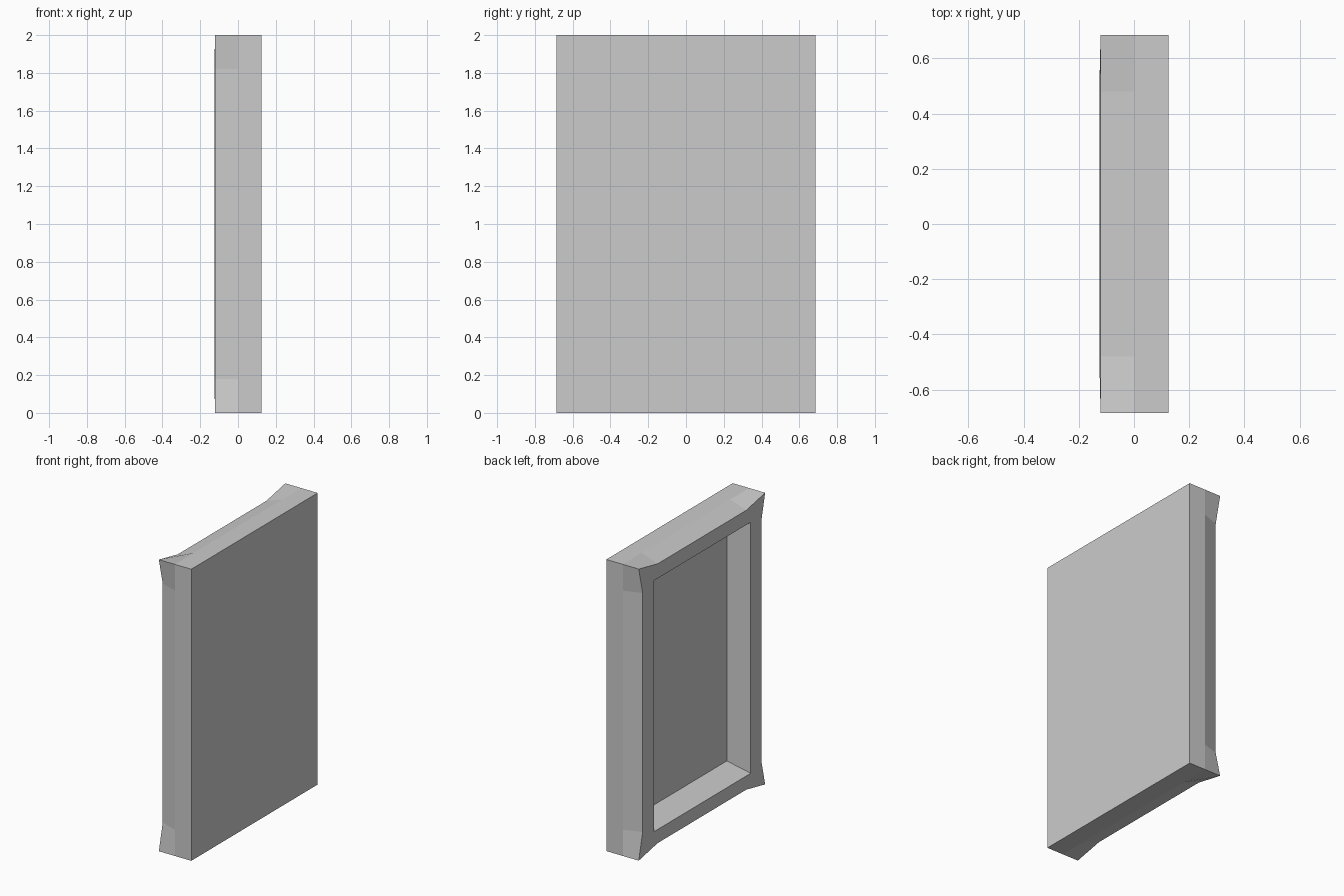
import bpy, bmesh

if "Cube" in bpy.data.objects:
    bpy.data.objects.remove(bpy.data.objects["Cube"])

MID_Z = 1.0
BREAK_Y, BREAK_Z = 0.48, 0.82   # where the flared corners begin


def ring(bm, hy, hz, x, inset=0.0):
    """12-point rectangle: 4 corners plus 8 break points pulled in by inset."""
    y, z = hy - inset, hz - inset
    by, bz = min(BREAK_Y, hy * 0.9), min(BREAK_Z, hz * 0.95)
    pts = [(-hy, -hz), (-by, -z), (by, -z),
           (hy, -hz), (y, -bz), (y, bz),
           (hy, hz), (by, z), (-by, z),
           (-hy, hz), (-y, bz), (-y, -bz)]
    return [bm.verts.new((x, py, pz + MID_Z)) for py, pz in pts]


def bridge(bm, a, b):
    n = len(a)
    for i in range(n):
        j = (i + 1) % n
        bm.faces.new((a[i], a[j], b[j], b[i]))


bm = bmesh.new()
rings = [
    ring(bm, 0.685, 1.0, 0.125),           # flat back
    ring(bm, 0.685, 1.0, 0.0),             # middle of the rim
    ring(bm, 0.685, 1.0, -0.121, 0.042),   # open side, flared corners
    ring(bm, 0.523, 0.861, -0.125),        # recess opening
    ring(bm, 0.490, 0.806, 0.033),         # recess floor
]
for a, b in zip(rings, rings[1:]):
    bridge(bm, a, b)
bm.faces.new(rings[0])
bm.faces.new(rings[-1])
bmesh.ops.recalc_face_normals(bm, faces=bm.faces)

# Framed panel with a recessed side
mesh = bpy.data.meshes.new("framed_panel")
bm.to_mesh(mesh)
bm.free()
panel = bpy.data.objects.new("framed_panel", mesh)
bpy.context.collection.objects.link(panel)
